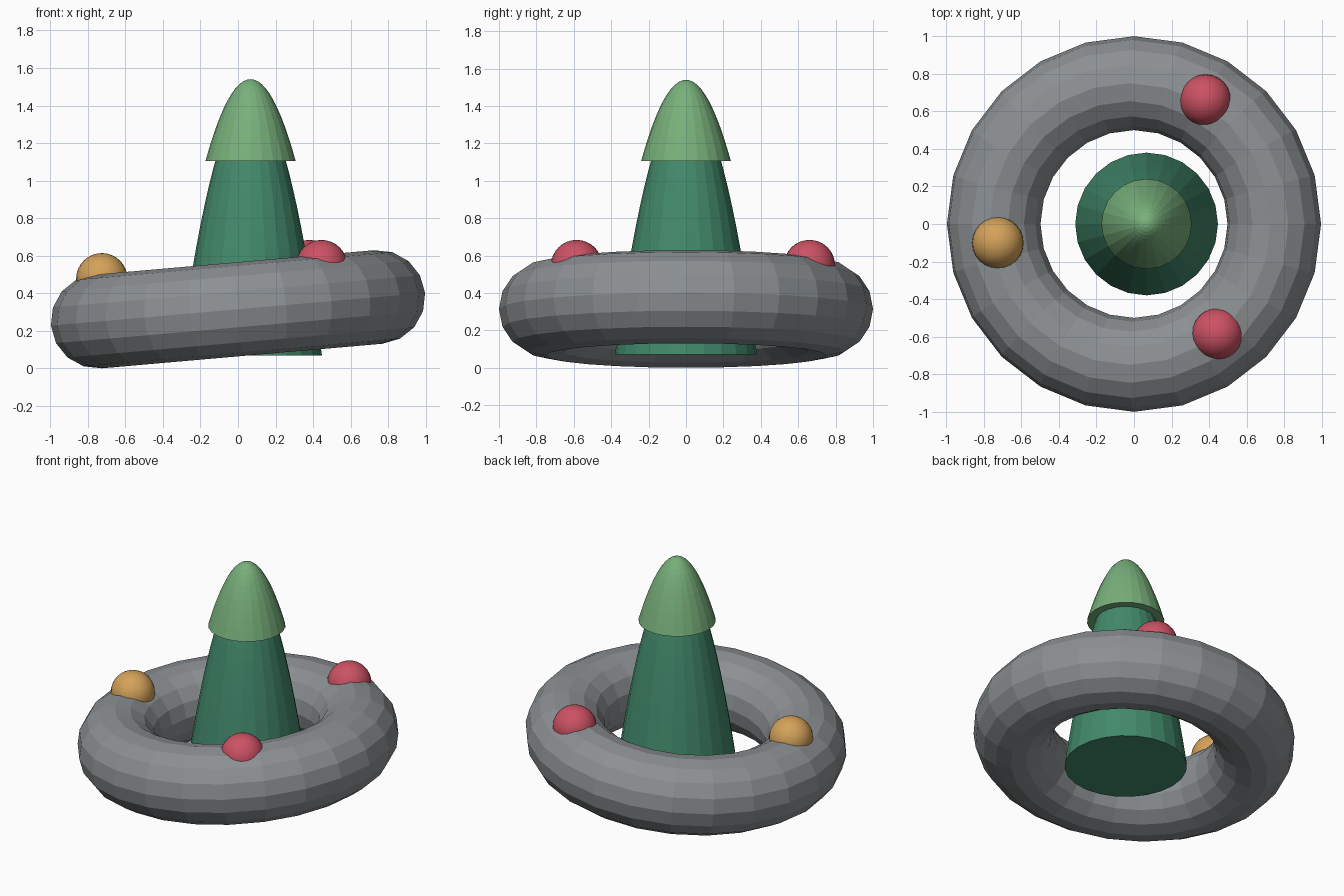
import bpy, bmesh, math

if "Cube" in bpy.data.objects:
    bpy.data.objects.remove(bpy.data.objects["Cube"])

SIDES = 24
TILT = math.radians(5)


def material(name, srgb):
    mat = bpy.data.materials.new(name)
    mat.diffuse_color = (*(((c + 0.055) / 1.055) ** 2.4 for c in srgb), 1)
    mat.use_nodes = True
    mat.node_tree.nodes["Principled BSDF"].inputs["Base Color"].default_value = mat.diffuse_color
    return mat


def add_object(name, bm, mat=None, smooth=False):
    bmesh.ops.recalc_face_normals(bm, faces=bm.faces)
    mesh = bpy.data.meshes.new(name)
    bm.to_mesh(mesh)
    bm.free()
    for face in mesh.polygons:
        face.use_smooth = smooth
    if mat:
        mesh.materials.append(mat)
    obj = bpy.data.objects.new(name, mesh)
    bpy.context.collection.objects.link(obj)
    return obj


def paraboloid(name, bottom, top, apex, radius, rings, mat):
    """Closed bullet shape: r^2 falls linearly from the bottom to the apex."""
    bm = bmesh.new()
    r_top = radius * math.sqrt(max(0, (apex - top) / (apex - bottom)))
    loops = []
    for i in range(rings + 1):
        r = radius + (r_top - radius) * i / rings
        z = apex - (apex - bottom) * (r / radius) ** 2
        if r < 1e-5:
            loops.append([bm.verts.new((0, 0, z))])
        else:
            loops.append([bm.verts.new((r * math.cos(a), r * math.sin(a), z))
                          for a in (math.tau * k / SIDES for k in range(SIDES))])
    for low, high in zip(loops, loops[1:]):
        for k in range(SIDES):
            n = (k + 1) % SIDES
            if len(high) == 1:
                bm.faces.new((low[k], low[n], high[0]))
            else:
                bm.faces.new((low[k], low[n], high[n], high[k]))
    bm.faces.new(loops[0][::-1])
    if len(loops[-1]) > 1:
        bm.faces.new(loops[-1])
    obj = add_object(name, bm, mat)
    obj.location.x = 0.067
    return obj


# Tilted ring
bpy.ops.mesh.primitive_torus_add(major_radius=0.75, minor_radius=0.25,
                                 major_segments=SIDES, minor_segments=16,
                                 location=(0, 0, 0.315), rotation=(0, -TILT, 0))
ring = bpy.context.object
ring.name = "ring"
ring.data.materials.append(material("dark_grey", (0.55, 0.565, 0.575)))

# Central tapering trunk and its overhanging cap
dark_green = material("dark_green", (0.26, 0.54, 0.42))
light_green = material("light_green", (0.47, 0.69, 0.48))
paraboloid("trunk", 0.07, 1.20, 1.44, 0.38, 10, dark_green)
paraboloid("cap", 1.105, 1.54, 1.54, 0.24, 12, light_green)

# Balls sunk into the top of the ring
red = material("red", (0.80, 0.32, 0.39))
gold = material("gold", (0.83, 0.635, 0.35))
for name, pos, mat in (("gold_ball", (-0.725, -0.10, 0.477), gold),
                       ("red_ball_back", (0.38, 0.66, 0.547), red),
                       ("red_ball_front", (0.445, -0.585, 0.547), red)):
    bm = bmesh.new()
    bmesh.ops.create_uvsphere(bm, u_segments=24, v_segments=16, radius=0.137)
    add_object(name, bm, mat, smooth=True).location = pos
